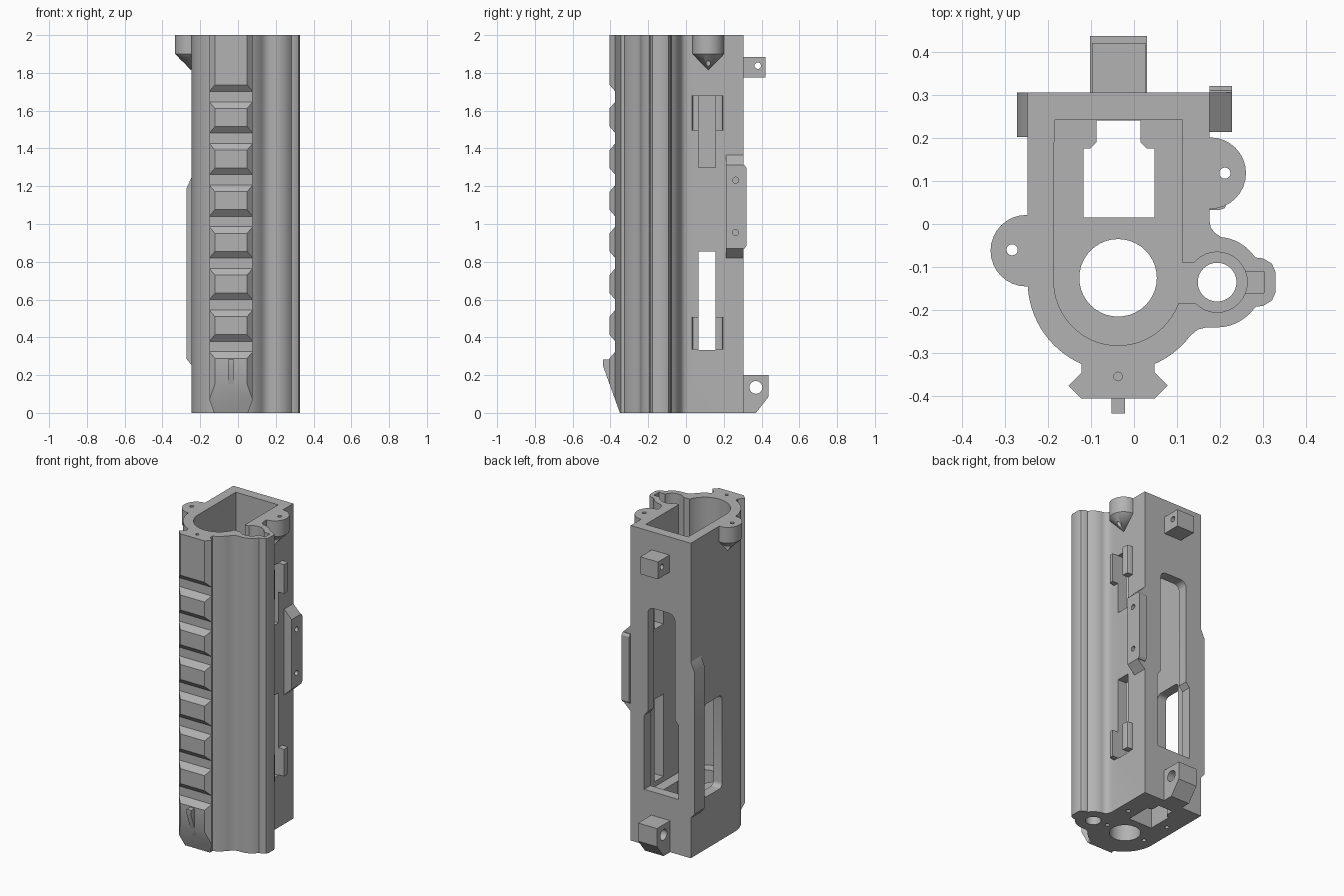
import bpy, bmesh, math
from mathutils import Matrix

if "Cube" in bpy.data.objects:
    bpy.data.objects.remove(bpy.data.objects["Cube"])

grey = bpy.data.materials.new("mid_grey")
grey.diffuse_color = (0.45, 0.45, 0.45, 1)
grey.use_nodes = True
grey.node_tree.nodes["Principled BSDF"].inputs["Base Color"].default_value = grey.diffuse_color


def prism(name, pts, lo, hi, axis='Z'):
    """Extrude a closed outline along an axis (X: outline is y,z / Y: x,z / Z: x,y)."""
    def place(p, h):
        return {'X': (h, p[0], p[1]), 'Y': (p[0], h, p[1]), 'Z': (p[0], p[1], h)}[axis]
    bm = bmesh.new()
    a = [bm.verts.new(place(p, lo)) for p in pts]
    b = [bm.verts.new(place(p, hi)) for p in pts]
    n = len(pts)
    bm.faces.new(a[::-1])
    bm.faces.new(b)
    for i in range(n):
        j = (i + 1) % n
        bm.faces.new((a[i], a[j], b[j], b[i]))
    return finish(name, bm)


def finish(name, bm):
    bmesh.ops.recalc_face_normals(bm, faces=bm.faces[:])
    me = bpy.data.meshes.new(name)
    bm.to_mesh(me)
    bm.free()
    me.materials.append(grey)
    ob = bpy.data.objects.new(name, me)
    bpy.context.collection.objects.link(ob)
    return ob


def rect(a0, a1, b0, b1):
    return [(a0, b0), (a1, b0), (a1, b1), (a0, b1)]


def arc(cx, cy, r, d0, d1, n):
    return [(cx + r * math.cos(math.radians(d0 + (d1 - d0) * i / n)),
             cy + r * math.sin(math.radians(d0 + (d1 - d0) * i / n))) for i in range(n + 1)]


def rounded(a0, a1, b0, b1, r):
    return (arc(a1 - r, b0 + r, r, -90, 0, 5) + arc(a1 - r, b1 - r, r, 0, 90, 5)
            + arc(a0 + r, b1 - r, r, 90, 180, 5) + arc(a0 + r, b0 + r, r, 180, 270, 5))


def circle(cx, cy, r, n=32):
    return arc(cx, cy, r, 0, 360, n)[:-1]


def boolean(ob, tool, op='DIFFERENCE'):
    mod = ob.modifiers.new("bool", 'BOOLEAN')
    mod.operation, mod.solver, mod.object = op, 'EXACT', tool
    bpy.context.view_layer.objects.active = ob
    bpy.ops.object.modifier_apply(modifier=mod.name)
    bpy.data.objects.remove(tool, do_unlink=True)


def cut(ob, pts, lo, hi, axis='Z'):
    boolean(ob, prism("cutter", pts, lo, hi, axis))


# Main housing: square back, round front, side tube with a small rib
CX, CY, TX, TY = -0.037, -0.133, 0.193, -0.135
outline = ([(-0.247, 0.305)] + arc(CX, CY, 0.21, 180, 323, 32)
           + [(0.148, -0.245), (0.168, -0.24)] + arc(TX, TY, 0.105, -90, -42, 8)
           + [(0.283, -0.192), (0.3, -0.19), (0.32, -0.178), (0.328, -0.16),
              (0.328, -0.11), (0.32, -0.092), (0.3, -0.08), (0.283, -0.078)]
           + arc(TX, TY, 0.105, 38, 85, 8)
           + [(0.187, -0.02), (0.178, -0.008), (0.175, 0.01), (0.175, 0.305)])
body = prism("housing", outline, 0, 2)

# Screw ears with conical undersides
for x, y in ((-0.25, -0.062), (0.177, 0.118)):
    bm = bmesh.new()
    rings = [[bm.verts.new((px, py, z)) for px, py in circle(x, y, 0.083)] for z in (2, 1.9)]
    tip = bm.verts.new((x, y, 1.815))
    bm.faces.new(rings[0])
    for i in range(32):
        j = (i + 1) % 32
        bm.faces.new((rings[0][i], rings[0][j], rings[1][j], rings[1][i]))
        bm.faces.new((rings[1][i], rings[1][j], tip))
    boolean(body, finish("ear", bm), 'UNION')

# Main cavity and floor openings
FLOOR = 0.3
cut(body, [(0.113, 0.242), (-0.185, 0.242)] + arc(CX, CY, 0.149, 180, 360, 32), FLOOR, 2.1)
cut(body, circle(CX, -0.125, 0.09, 40), -0.1, 0.4)
cut(body, [(-0.117, 0.015), (0.048, 0.015), (0.048, 0.175), (0.03, 0.175), (0.015, 0.19),
           (0.015, 0.24), (-0.087, 0.24), (-0.087, 0.19), (-0.102, 0.175), (-0.117, 0.175)], -0.1, 0.4)

# Side tube bore, link channel and rib slot
cut(body, circle(TX, TY, 0.07), FLOOR, 2.1)
cut(body, circle(TX, TY, 0.045), -0.1, 0.4)
cut(body, rect(0.1, 0.15, -0.184, -0.09), FLOOR, 2.1)
cut(body, rect(0.25, 0.302, -0.16, -0.11), 1.8, 2.1)

# Ear screw holes and blind holes underneath
for x, y in ((-0.283, -0.06), (0.211, 0.118)):
    cut(body, circle(x, y, 0.013, 16), 1.7, 2.1)
for x, y in ((-0.18, 0.08), (0.11, 0.08), (-0.175, -0.12), (0.1, -0.12)):
    cut(body, circle(x, y, 0.013, 16), -0.1, 0.15)

# Windows: right side pair, left side, back
cut(body, rect(0.065, 0.155, 0.332, 0.855), 0.08, 0.3, 'X')
cut(body, rect(0.065, 0.155, 1.3, 1.68), 0.08, 0.3, 'X')
cut(body, rounded(-0.01, 0.175, 0.33, 0.92, 0.03), -0.3, -0.15, 'X')
cut(body, [(-0.16, 0.35), (0.08, 0.35), (0.08, 0.82), (0.055, 0.85)]
    + arc(0.015, 1.475, 0.04, 0, 90, 5) + arc(-0.095, 1.475, 0.04, 90, 180, 5)
    + [(-0.135, 0.85), (-0.16, 0.82)], 0.2, 0.4, 'Y')

# Front accessory rail with cross notches and sloped foot
rail = prism("front_rail", [(-0.122, -0.3), (-0.122, -0.345), (-0.152, -0.375), (-0.122, -0.405),
                            (0.048, -0.405), (0.078, -0.375), (0.048, -0.345), (0.048, -0.3)], 0, 2)
for i in range(7):
    z = 1.737 - 0.2205 * i
    cut(rail, [(-0.415, z + 0.0117), (-0.375, z - 0.035), (-0.375, z - 0.09),
               (-0.415, z - 0.137)], -0.3, 0.3, 'X')
cut(rail, [(-0.35, 0), (-0.314, -0.1), (-0.6, -0.1), (-0.6, 0.25), (-0.44, 0.25)], -0.3, 0.3, 'X')
cut(rail, circle(CX, -0.354, 0.01, 16), 1.8, 2.1)
stop = prism("rail_stop", [(-0.38, 0.1), (-0.386, 0.1), (-0.44, 0.25), (-0.44, 0.283), (-0.38, 0.283)],
             -0.052, -0.021, 'X')

# Hinge lugs on the back
upper_lug = prism("upper_lug", rect(0.29, 0.42, 1.775, 1.885), -0.097, 0.027, 'X')
cut(upper_lug, circle(0.38, 1.838, 0.017, 20), -0.2, 0.2, 'X')
lower_lug = prism("lower_lug", [(0.29, 0), (0.37, 0), (0.437, 0.085), (0.437, 0.2), (0.29, 0.2)],
                  -0.102, 0.03, 'X')
cut(lower_lug, circle(0.37, 0.135, 0.034, 24), -0.2, 0.2, 'X')

# Right mounting plate with ramped ends and a back lip
plate = prism("right_plate", [(0.165, 0.82), (0.175, 0.82), (0.228, 0.87), (0.228, 1.312),
                              (0.175, 1.365), (0.165, 1.365)], 0.213, 0.305, 'Y')
lip = prism("plate_lip", [(0.3, 0.87), (0.31, 0.87), (0.32, 0.885), (0.32, 1.297),
                          (0.31, 1.312), (0.3, 1.312)], 0.175, 0.228, 'X')
for z in (0.955, 1.232):
    cut(plate, circle(0.263, z, 0.016, 20), 0.19, 0.3, 'X')

# Left guide plate
left_plate = prism("left_plate", [(-0.24, 0.25), (-0.247, 0.255), (-0.272, 0.285), (-0.272, 1.19),
                                  (-0.247, 1.245), (-0.24, 1.245)], 0.202, 0.305, 'Y')

# Slot brackets: rounded pads either side of each right window
brackets = []
for label, z0, z1 in (("lower", 0.335, 0.507), ("upper", 1.495, 1.68)):
    for side, y0, y1 in (("front", 0.033, 0.065), ("back", 0.155, 0.197)):
        y_out, y_in = (y0, y1) if side == "front" else (y1, y0)
        s = 1 if side == "front" else -1
        pad = prism(label + "_" + side + "_bracket",
                    [(0.165, y_out), (0.2, y_out), (0.211, y_out + s * 0.004),
                     (0.215, y_out + s * 0.015), (0.215, y_in), (0.165, y_in)], z0, z1)
        brackets.append(pad)

# Smooth curved walls, keep hard edges
for ob in list(bpy.context.scene.objects):
    bpy.ops.object.select_all(action='DESELECT')
    ob.select_set(True)
    bpy.context.view_layer.objects.active = ob
    bpy.ops.object.shade_smooth_by_angle(angle=math.radians(28))
